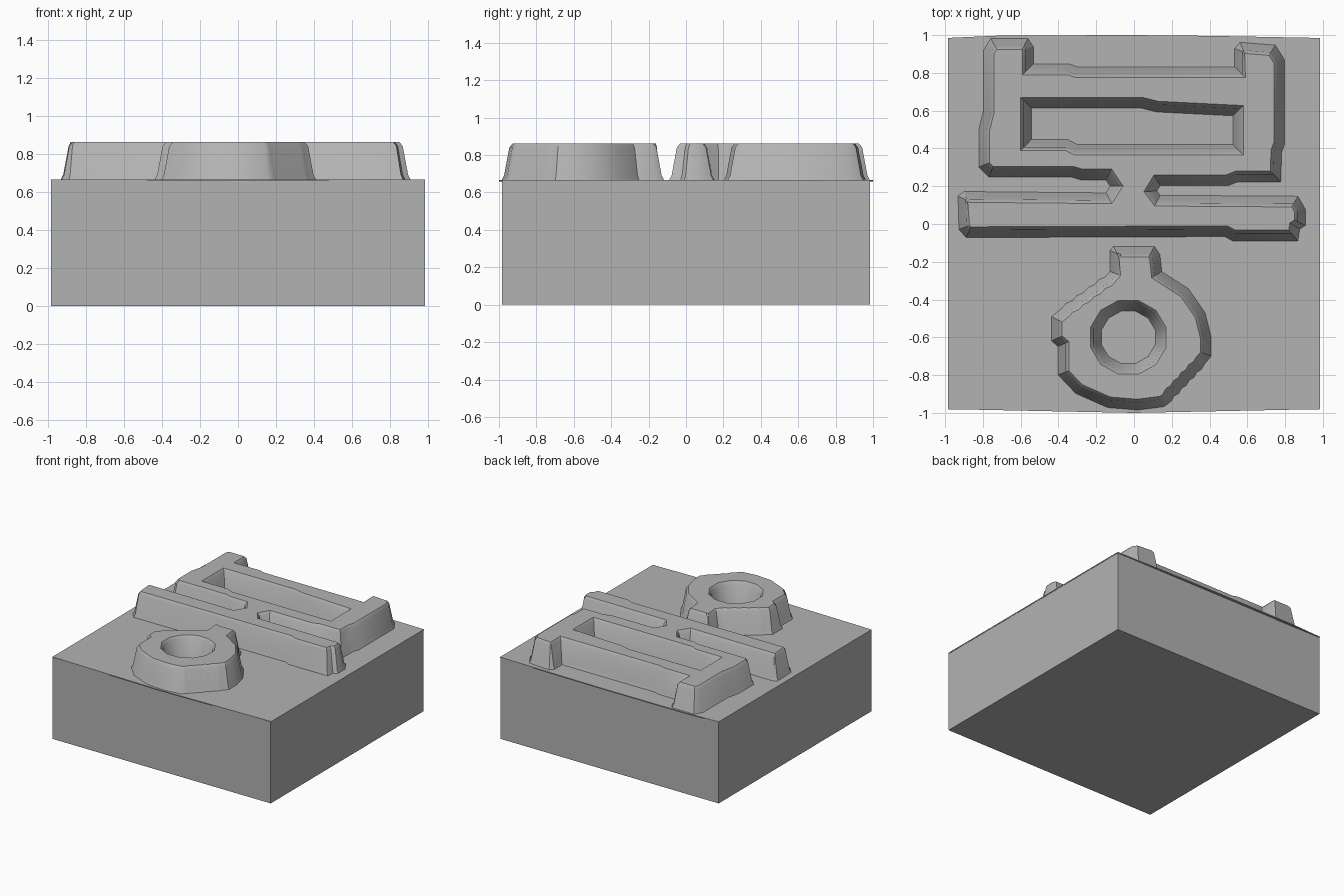
import bpy, bmesh, math
from mathutils import Vector

cube = bpy.data.objects.get("Cube")
if cube:
    bpy.data.objects.remove(cube, do_unlink=True)

grey = bpy.data.materials.new("plain grey")
grey.use_nodes = True
grey.diffuse_color = (0.45, 0.45, 0.45, 1)
grey.node_tree.nodes["Principled BSDF"].inputs["Base Color"].default_value = grey.diffuse_color

# Height and inward slope of each level of the raised walls
WALL = [(0.655, 0.0), (0.672, 0.005), (0.69, 0.015), (0.84, 0.043), (0.862, 0.06)]


def inset(points, d):
    """Move a counter-clockwise outline inwards by d with mitred corners."""
    result = []
    for i, p in enumerate(points):
        a = (p - points[i - 1]).normalized()
        b = (points[(i + 1) % len(points)] - p).normalized()
        na, nb = Vector((-a.y, a.x)), Vector((-b.y, b.x))
        result.append(p + (na + nb) * d / max(1 + na.dot(nb), 0.3))
    return result


def ribbed(p, q, count, depth=0.008):
    """Points from p to q, stepping in and out to make a fluted wall."""
    p, q = Vector(p), Vector(q)
    side = Vector((p.y - q.y, q.x - p.x)).normalized() * depth
    return [p.lerp(q, i / count) + side * (i % 2) for i in range(count)]


def finish(name, bm):
    bmesh.ops.recalc_face_normals(bm, faces=bm.faces)
    mesh = bpy.data.meshes.new(name)
    bm.to_mesh(mesh)
    bm.free()
    mesh.materials.append(grey)
    obj = bpy.data.objects.new(name, mesh)
    bpy.context.collection.objects.link(obj)
    return obj


def relief(name, outline, hole, levels=WALL):
    """Raised solid with sloping walls and an optional sloping hole."""
    bm = bmesh.new()
    ends = [[], []]
    for points, sign in ((outline, 1), (hole, -1)):
        if not points:
            continue
        points = [Vector(p) for p in points]
        loops = [[bm.verts.new((p.x, p.y, z)) for p in inset(points, sign * d)]
                 for z, d in levels]
        n = len(points)
        for low, high in zip(loops, loops[1:]):
            for i in range(n):
                j = (i + 1) % n
                bm.faces.new((low[i], low[j], high[j], high[i]))
        for edges, loop in zip(ends, (loops[0], loops[-1])):
            edges += [bm.edges.get((loop[i - 1], loop[i])) for i in range(n)]
    for edges in ends:
        bmesh.ops.triangle_fill(bm, edges=edges, use_beauty=True)
    obj = finish(name, bm)
    bpy.ops.object.select_all(action="DESELECT")
    obj.select_set(True)
    bpy.context.view_layer.objects.active = obj
    bpy.ops.object.shade_smooth_by_angle(angle=math.radians(28))
    return obj


# Square base block
bm = bmesh.new()
bmesh.ops.create_cube(bm, size=1)
for v in bm.verts:
    v.co = (v.co.x * 1.965, v.co.y * 1.965, (v.co.z + 0.5) * 0.663)
finish("base_block", bm)

# Thin top skin, bowed slightly at front and back
relief("top_skin", [(-0.985, -0.98), (-0.4, -0.992), (0, -1), (0.4, -0.992), (0.985, -0.98),
                    (0.985, 0.985), (0.4, 0.996), (0, 1), (-0.7, 0.998), (-0.985, 0.985)],
       None, [(0.658, 0), (0.666, 0)])

# Horned frame joined by a stem to the long crossbar
frame = [(-0.93, -0.03), (-0.89, -0.075), (0.48, -0.07), (0.52, -0.092), (0.87, -0.092),
         (0.88, -0.03), (0.91, -0.01), (0.91, 0.08), (0.87, 0.15),
         (0.14, 0.155), (0.125, 0.175), (0.14, 0.2),
         (0.5, 0.2), (0.55, 0.22), (0.78, 0.22), (0.785, 0.38), (0.8, 0.42), (0.8, 0.87),
         (0.75, 0.95), (0.56, 0.965), (0.53, 0.93), (0.53, 0.835),
         (-0.3, 0.835), (-0.34, 0.85), (-0.53, 0.85), (-0.53, 0.94), (-0.56, 0.985),
         (-0.76, 0.985), (-0.8, 0.92), (-0.8, 0.6), (-0.825, 0.5), (-0.825, 0.3),
         (-0.77, 0.245), (-0.33, 0.245), (-0.28, 0.23), (-0.15, 0.23),
         (-0.13, 0.2), (-0.15, 0.168), (-0.9, 0.175), (-0.935, 0.15)]
slot = [(-0.54, 0.45), (-0.35, 0.45), (-0.3, 0.425), (0.52, 0.425), (0.52, 0.57),
        (0.12, 0.59), (0.04, 0.61), (-0.54, 0.61)]
relief("horned_frame", frame, slot)

# Ring with a small neck, fluted on two of its sides
ring = [(-0.44, -0.49), (-0.44, -0.62), (-0.405, -0.65), (-0.405, -0.8), (-0.31, -0.9),
        (-0.14, -0.975), (0.02, -0.988), (0.16, -0.97)]
ring += ribbed((0.2, -0.94), (0.4, -0.73), 10)
ring += [(0.412, -0.7), (0.412, -0.6), (0.38, -0.47), (0.29, -0.34), (0.15, -0.25),
         (0.14, -0.16), (0.11, -0.115), (-0.11, -0.115), (-0.13, -0.14)]
ring += ribbed((-0.13, -0.25), (-0.42, -0.46), 10)
eye = [(-0.03 + 0.145 * math.cos(math.tau * (i + 0.5) / 12),
        -0.6 + 0.14 * math.sin(math.tau * (i + 0.5) / 12)) for i in range(12)]
relief("necked_ring", ring, eye)
